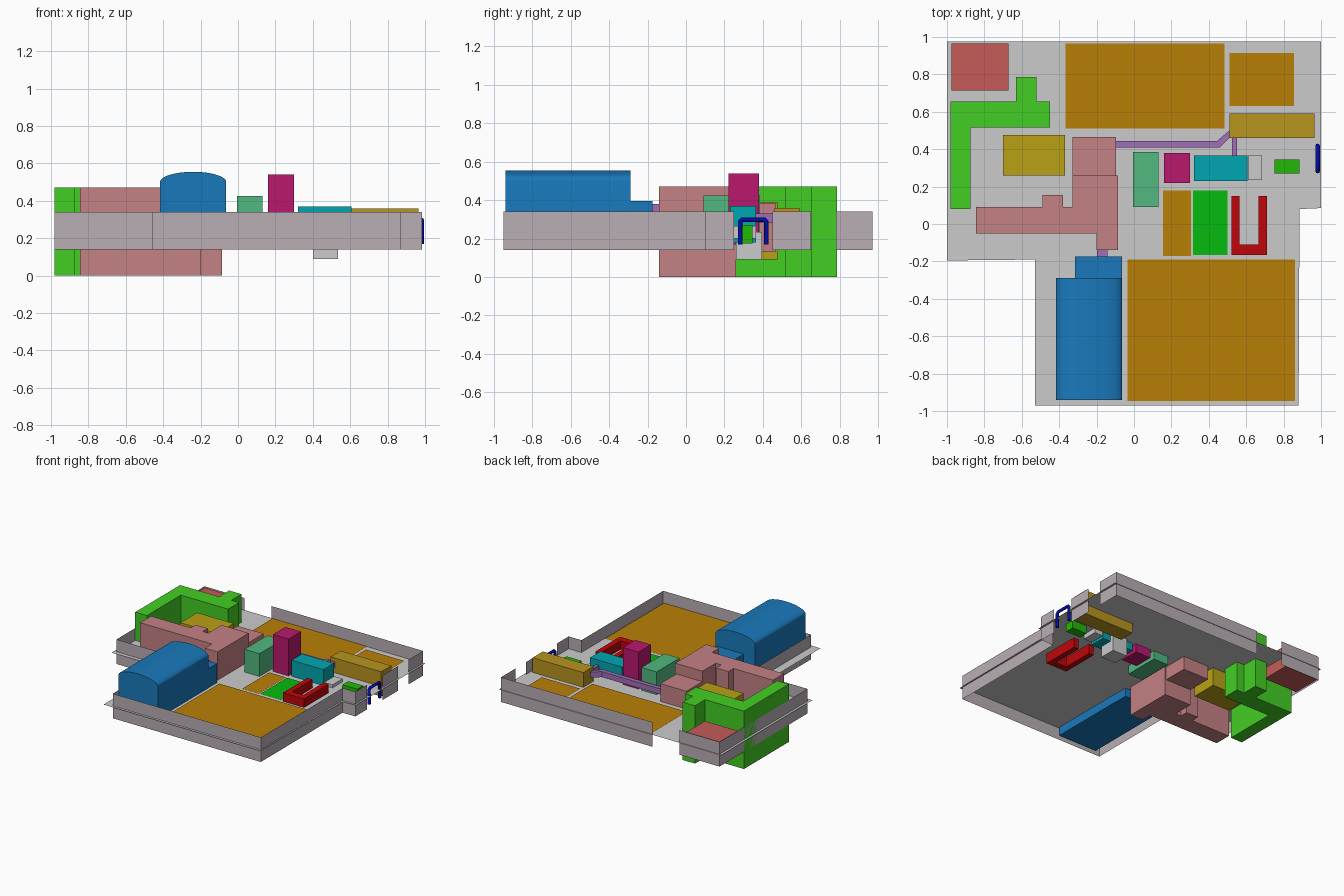
import bpy, bmesh, math
from mathutils import Vector

if "Cube" in bpy.data.objects:
    bpy.data.objects.remove(bpy.data.objects["Cube"])

GROUND = 0.24


def finish(name, bm, color=None):
    me = bpy.data.meshes.new(name)
    bm.to_mesh(me)
    bm.free()
    ob = bpy.data.objects.new(name, me)
    bpy.context.collection.objects.link(ob)
    paint(ob, color)
    return ob


def paint(ob, color):
    if color:
        mat = bpy.data.materials.new(ob.name + "_color")
        mat.diffuse_color = [(c / 255) ** 2.2 for c in color] + [1]
        mat.use_nodes = True
        mat.node_tree.nodes["Principled BSDF"].inputs["Base Color"].default_value = mat.diffuse_color
        ob.data.materials.append(mat)


def prism(name, outline, direction, color=None):
    """Extrude a closed 3D outline; a zero direction leaves a flat sheet."""
    bm = bmesh.new()
    face = bm.faces.new([bm.verts.new(p) for p in outline])
    if Vector(direction).length:
        geo = bmesh.ops.extrude_face_region(bm, geom=[face], use_keep_orig=True)["geom"]
        bmesh.ops.translate(bm, vec=direction,
                            verts=[g for g in geo if isinstance(g, bmesh.types.BMVert)])
        bmesh.ops.recalc_face_normals(bm, faces=bm.faces)
    return finish(name, bm, color)


def block(name, plan, z0, z1, color=None):
    return prism(name, [(x, y, z0) for x, y in plan], (0, 0, z1 - z0), color)


def box(name, x0, x1, y0, y1, z0, z1, color=None):
    return block(name, [(x0, y0), (x1, y0), (x1, y1), (x0, y1)], z0, z1, color)


def fence(name, path):
    """Thin upright sheet along a plan path."""
    bm = bmesh.new()
    cols = [[bm.verts.new((x, y, z)) for z in (0.14, 0.34)] for x, y in path]
    for a, b in zip(cols, cols[1:]):
        bm.faces.new((a[0], b[0], b[1], a[1]))
    return finish(name, bm, (183, 173, 179))


# Ground sheet
block("ground", [(-1, -0.195), (-0.53, -0.19), (-0.53, -0.97), (0.88, -0.97),
                 (0.885, 0.08), (1, 0.085), (1, 0.975), (-1, 0.975)], GROUND, GROUND)

# Perimeter walls with openings
fence("main_wall", [(-0.62, 0.97), (-0.98, 0.97), (-0.98, -0.16), (-0.46, -0.16),
                    (-0.46, -0.95), (0.87, -0.95), (0.87, 0.10), (0.985, 0.10), (0.985, 0.25)])
fence("east_wall", [(0.985, 0.45), (0.985, 0.65)])
fence("back_wall", [(0.985, 0.78), (0.985, 0.97), (-0.38, 0.97)])

# Flat sports fields
ORANGE, LAWN = (183, 127, 15), (15, 184, 22)
for i, (x0, x1, y0, y1, col) in enumerate([
        (-0.365, 0.485, 0.51, 0.965, ORANGE), (0.51, 0.855, 0.63, 0.915, ORANGE),
        (-0.035, 0.86, -0.945, -0.19, ORANGE), (0.155, 0.305, -0.17, 0.18, ORANGE),
        (0.315, 0.50, -0.165, 0.18, LAWN)]):
    box("field_%d" % i, x0, x1, y0, y1, GROUND + 0.005, GROUND + 0.005, col)

# Green L-shaped building
block("green_building", [(-0.98, 0.08), (-0.875, 0.08), (-0.875, 0.515), (-0.45, 0.515),
                         (-0.45, 0.655), (-0.52, 0.655), (-0.52, 0.785), (-0.63, 0.785),
                         (-0.63, 0.655), (-0.98, 0.655)], 0, 0.47, (69, 205, 40))

# Pink main building and lower rear wing
PINK = (195, 128, 131)
block("pink_building", [(-0.845, -0.05), (-0.20, -0.05), (-0.20, -0.14), (-0.085, -0.14),
                        (-0.085, 0.26), (-0.33, 0.26), (-0.33, 0.09), (-0.38, 0.09),
                        (-0.38, 0.155), (-0.49, 0.155), (-0.49, 0.09), (-0.845, 0.09)],
      0, 0.47, PINK)
box("pink_rear_wing", -0.33, -0.095, 0.26, 0.465, 0.13, 0.385, PINK)

# Blue hall with arched roof and annex
BLUE = (31, 120, 186)
arch = [(-0.24 + 0.177 * math.cos(a), -0.94, 0.50 + 0.055 * math.sin(a))
        for a in [math.pi * i / 24 for i in range(25)]]
hall = prism("arched_hall", [(-0.417, -0.94, 0.17), (-0.063, -0.94, 0.17)] + arch,
             (0, 0.65, 0), BLUE)
bpy.context.view_layer.objects.active = hall
hall.select_set(True)
bpy.ops.object.shade_smooth_by_angle(angle=math.radians(30))
hall.select_set(False)
box("hall_annex", -0.315, -0.065, -0.29, -0.175, 0.17, 0.395, BLUE)

# Smaller block buildings
for name, dims, col in [
        ("red_building", (-0.975, -0.67, 0.715, 0.965, 0.15, 0.33), (195, 92, 88)),
        ("yellow_building", (-0.70, -0.37, 0.26, 0.475, 0.09, 0.39), (183, 160, 28)),
        ("mint_building", (-0.005, 0.13, 0.09, 0.385, 0.17, 0.425), (82, 183, 127)),
        ("magenta_tower", (0.16, 0.30, 0.22, 0.38, 0.17, 0.54), (184, 30, 110)),
        ("cyan_building", (0.32, 0.607, 0.23, 0.365, 0.18, 0.37), (0, 165, 175)),
        ("mustard_building", (0.51, 0.965, 0.46, 0.59, 0.16, 0.36), (183, 147, 36)),
        ("gatehouse", (0.75, 0.885, 0.27, 0.345, 0.175, 0.27), (40, 183, 15)),
        ("basement", (0.40, 0.535, 0.26, 0.395, 0.09, 0.235), None),
        ("low_platform", (0.61, 0.685, 0.235, 0.365, 0.20, 0.265), None)]:
    box(name, *dims, col)

# Red U-shaped stand
block("u_shaped_stand", [(0.52, -0.165), (0.71, -0.165), (0.71, 0.15), (0.665, 0.15),
                         (0.665, -0.11), (0.565, -0.11), (0.565, 0.15), (0.52, 0.15)],
      0.16, 0.31, (190, 14, 18))

# Purple covered walkways
PURPLE = (160, 110, 183)
block("long_walkway", [(-0.095, 0.41), (0.46, 0.41), (0.51, 0.46), (0.51, 0.50),
                       (0.445, 0.445), (-0.095, 0.445)], 0.285, 0.33, PURPLE)
box("short_walkway", 0.525, 0.55, 0.365, 0.46, 0.285, 0.33, PURPLE)
box("hall_walkway", -0.197, -0.143, -0.175, -0.14, 0.32, 0.38, PURPLE)

# Entrance gate: bent tube
curve = bpy.data.curves.new("entrance_gate", "CURVE")
curve.dimensions = "3D"
curve.bevel_depth = 0.012
curve.bevel_resolution = 2
curve.use_fill_caps = True
path = [(0.282, 0.17), (0.282, 0.288), (0.292, 0.298), (0.408, 0.298), (0.418, 0.288), (0.418, 0.17)]
spline = curve.splines.new("POLY")
spline.points.add(len(path) - 1)
for p, (y, z) in zip(spline.points, path):
    p.co = (0.982, y, z, 1)
gate = bpy.data.objects.new("entrance_gate", curve)
bpy.context.collection.objects.link(gate)
bpy.context.view_layer.objects.active = gate
gate.select_set(True)
bpy.ops.object.convert(target="MESH")
paint(bpy.context.object, (10, 20, 170))
